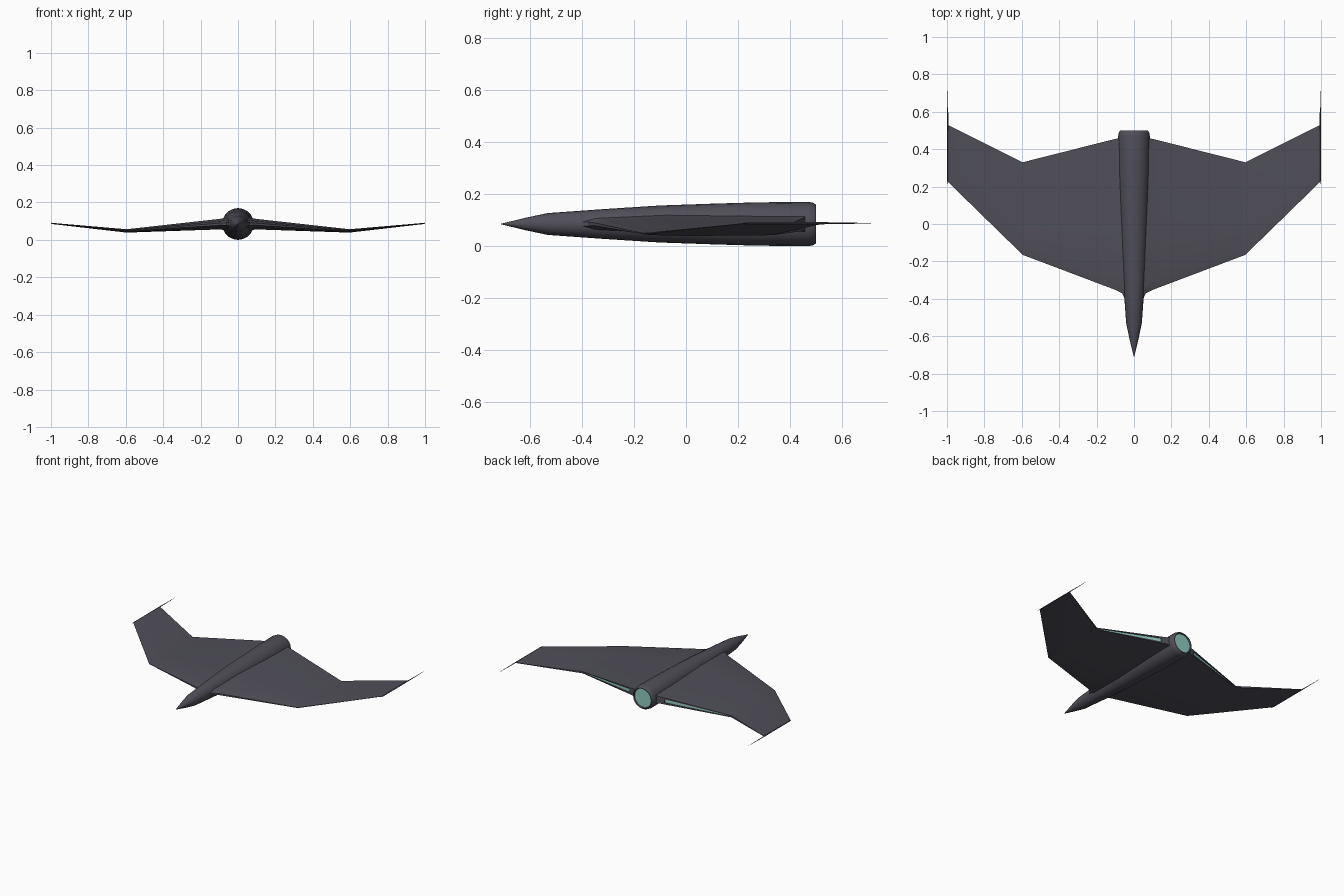
import bpy, bmesh, math
from mathutils import Vector

cube = bpy.data.objects.get("Cube")
if cube:
    bpy.data.objects.remove(cube, do_unlink=True)


def material(name, rgb):
    m = bpy.data.materials.new(name)
    m.use_nodes = True
    m.diffuse_color = (*rgb, 1)
    m.node_tree.nodes["Principled BSDF"].inputs["Base Color"].default_value = (*rgb, 1)
    return m


HULL = material("dark slate", (0.08, 0.078, 0.1))
GLOW = material("pale teal", (0.28, 0.6, 0.54))


def finish(bm, name, angle=30, mirror=False):
    bmesh.ops.recalc_face_normals(bm, faces=bm.faces)
    mesh = bpy.data.meshes.new(name)
    bm.to_mesh(mesh)
    bm.free()
    mesh.materials.append(HULL)
    mesh.materials.append(GLOW)
    ob = bpy.data.objects.new(name, mesh)
    bpy.context.collection.objects.link(ob)
    if mirror:
        ob.modifiers.new("mirror", "MIRROR")
    bpy.ops.object.select_all(action="DESELECT")
    ob.select_set(True)
    bpy.context.view_layer.objects.active = ob
    bpy.ops.object.shade_smooth_by_angle(angle=math.radians(angle))
    return ob


def loft(bm, rings):
    """Skin closed rings, returning faces by (ring, side)."""
    loops = [[bm.verts.new(p) for p in r] for r in rings]
    n = len(loops[0])
    faces = {}
    for i, (a, b) in enumerate(zip(loops, loops[1:])):
        for j in range(n):
            k = (j + 1) % n
            faces[i, j] = bm.faces.new((a[j], a[k], b[k], b[j]))
    return loops, faces


AXIS_Z = 0.085

# Fuselage: a revolved spindle with a recessed glowing exhaust
profile = [(-0.71, 0.001), (-0.62, 0.023), (-0.53, 0.042), (-0.32, 0.057),
           (-0.1, 0.071), (0.1, 0.078), (0.27, 0.083), (0.47, 0.085),
           (0.49, 0.081), (0.5, 0.073), (0.5, 0.069), (0.49, 0.067)]
SIDES = 20
bm = bmesh.new()
rings = [[(r * math.cos(t), y, AXIS_Z + r * math.sin(t))
          for t in (2 * math.pi * k / SIDES for k in range(SIDES))]
         for y, r in profile]
loops, _ = loft(bm, rings)
bm.faces.new(loops[0])
bm.faces.new(loops[-1]).material_index = 1
finish(bm, "fuselage", 35)

# Wing stations: x, leading y, trailing y, mid z, half thickness, half trailing thickness
stations = [(0.0, -0.42, 0.46, 0.085, 0.036, 0.034),
            (0.05, -0.40, 0.46, 0.085, 0.036, 0.034),
            (0.062, -0.372, 0.46, 0.085, 0.034, 0.032),
            (0.1, -0.352, 0.455, 0.084, 0.028, 0.025),
            (0.595, -0.165, 0.33, 0.048, 0.009, 0.006),
            (0.995, 0.225, 0.53, 0.088, 0.003, 0.001)]


def between(a, b, x):
    f = (x - a[0]) / (b[0] - a[0])
    return tuple(p + (q - p) * f for p, q in zip(a, b))


# Extra stations mark the ends of the exhaust slot
slot_ends = [between(stations[3], stations[4], x) for x in (0.14, 0.565)]
stations[4:4] = slot_ends
SLOT_RING, SLOT_SIDE = 4, 4


def section(s):
    x, y0, y1, z, t, te = s
    c = y1 - y0
    upper = [(y0, 0.2 * t), (y0 + 0.06 * c, 0.6 * t), (y0 + 0.35 * c, t),
             (y1, te), (y1, te * 0.55)]
    return ([(x, y, z + h) for y, h in upper]
            + [(x, y, z - h) for y, h in reversed(upper)])


bm = bmesh.new()
loops, faces = loft(bm, [section(s) for s in stations])
bm.faces.new(loops[-1])
bmesh.ops.recalc_face_normals(bm, faces=bm.faces)
slot = faces[SLOT_RING, SLOT_SIDE]
slot.material_index = 1
# Sink the slot, keeping its walls in the hull colour
bmesh.ops.inset_individual(bm, faces=[slot], thickness=0.0005, depth=-0.006)
for f in bm.faces:
    f.material_index = 1 if f == slot else 0
finish(bm, "wings", 25, mirror=True)

# Wing tip rails ending in needles behind the trailing edge
bm = bmesh.new()
rail = [(0.215, 0.001), (0.24, 0.004), (0.53, 0.004), (0.65, 0.002), (0.71, 0.0005)]
rings = [[(0.996 + sx * r, y, 0.088 + sz * r)
          for sx, sz in ((1, 0), (0, 1), (-1, 0), (0, -1))] for y, r in rail]
loops, _ = loft(bm, rings)
for end in (loops[0], loops[-1]):
    bm.faces.new(end)
finish(bm, "wing_tip_needles", 30, mirror=True)
